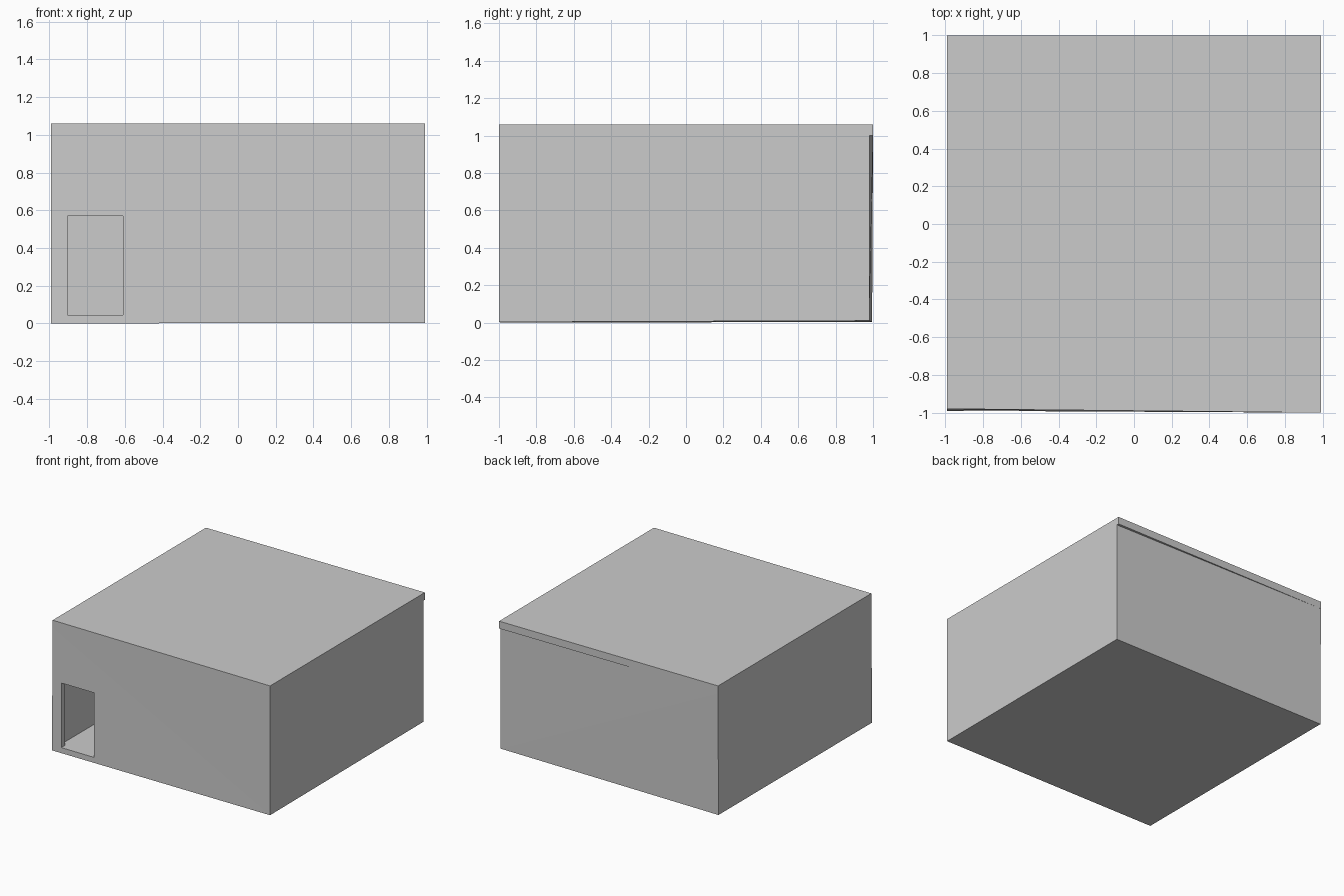
import bpy, bmesh

if "Cube" in bpy.data.objects:
    bpy.data.objects.remove(bpy.data.objects["Cube"])


def block(name, bottom, top):
    """Six-sided block from two rings of four corners (counter-clockwise)."""
    bm = bmesh.new()
    low = [bm.verts.new(p) for p in bottom]
    high = [bm.verts.new(p) for p in top]
    bm.faces.new(low[::-1])
    bm.faces.new(high)
    for i in range(4):
        j = (i + 1) % 4
        bm.faces.new((low[i], low[j], high[j], high[i]))
    # skewed sides are split so that every face is flat
    bmesh.ops.triangulate(bm, faces=bm.faces[:])
    bmesh.ops.recalc_face_normals(bm, faces=bm.faces[:])
    mesh = bpy.data.meshes.new(name)
    bm.to_mesh(mesh)
    bm.free()
    obj = bpy.data.objects.new(name, mesh)
    bpy.context.collection.objects.link(obj)
    return obj


def box(name, x0, x1, y0, y1, z0, z1):
    ring = [(x0, y0), (x1, y0), (x1, y1), (x0, y1)]
    return block(name, [(x, y, z0) for x, y in ring], [(x, y, z1) for x, y in ring])


def cut(target, cutter):
    mod = target.modifiers.new(cutter.name, 'BOOLEAN')
    mod.operation = 'DIFFERENCE'
    mod.solver = 'EXACT'
    mod.object = cutter
    cutter.hide_render = True
    cutter.hide_set(True)


W = 0.99

# Walls and floor, slightly out of square
shell = block(
    "walls_and_floor",
    [(-W, -0.99, 0), (W, -1, 0.003), (W, 0.98, 0.01), (-W, 0.995, 0.003)],
    [(-W, -0.98, 1.0), (W, -1, 1.0), (W, 0.98, 1.0), (-W, 1, 1.0)])

# Hollow interior, open up to the roof slab
cut(shell, box("room_cutter", -0.94, 0.94, -0.94, 0.935, 0.045, 1.2))

# Doorway near the left end of the front wall
cut(shell, box("doorway_cutter", -0.905, -0.61, -1.2, -0.9, 0.045, 0.57))

# Flat roof slab, overhanging the back right corner
roof_ring = [(-W, -0.98), (W, -1), (W, 1), (-W, 1)]
block("roof", [(x, y, 1.0) for x, y in roof_ring], [(x, y, 1.06) for x, y in roof_ring])
